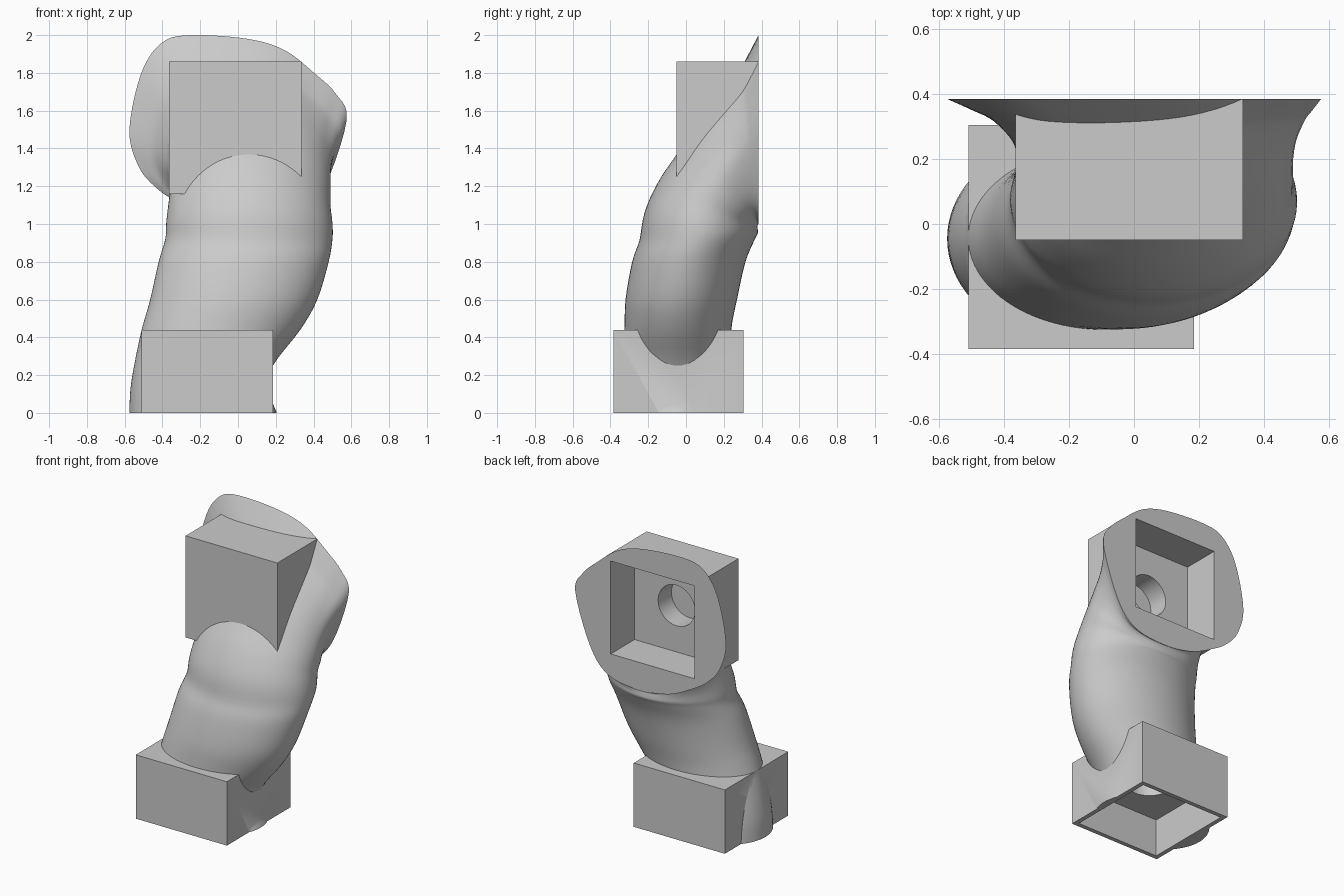
import bpy, bmesh, math
from mathutils import Vector

if "Cube" in bpy.data.objects:
    bpy.data.objects.remove(bpy.data.objects["Cube"], do_unlink=True)

grey = bpy.data.materials.new("plain_grey")
grey.use_nodes = True
COLOUR = (0.6, 0.6, 0.6, 1)
grey.diffuse_color = COLOUR
grey.node_tree.nodes["Principled BSDF"].inputs["Base Color"].default_value = COLOUR


def add_object(name, bm):
    bmesh.ops.recalc_face_normals(bm, faces=bm.faces)
    mesh = bpy.data.meshes.new(name)
    bm.to_mesh(mesh)
    bm.free()
    mesh.materials.append(grey)
    obj = bpy.data.objects.new(name, mesh)
    bpy.context.collection.objects.link(obj)
    return obj


def add_box(name, low, high):
    bm = bmesh.new()
    bmesh.ops.create_cube(bm, size=1)
    for v in bm.verts:
        v.co = [l + (c + 0.5) * (h - l) for c, l, h in zip(v.co, low, high)]
    return add_object(name, bm)


def add_hole(name, centre, depth, along_y):
    bm = bmesh.new()
    bmesh.ops.create_cone(bm, cap_ends=True, segments=48, radius1=0.14, radius2=0.14, depth=depth)
    obj = add_object(name, bm)
    obj.location = centre
    if along_y:
        obj.rotation_euler.x = math.pi / 2
    return obj


def combine(target, other, operation):
    bpy.context.view_layer.update()
    mod = target.modifiers.new(operation, 'BOOLEAN')
    mod.operation, mod.object, mod.solver = operation, other, 'EXACT'
    bpy.context.view_layer.objects.active = target
    bpy.ops.object.modifier_apply(modifier=mod.name)
    bpy.data.objects.remove(other, do_unlink=True)


def spline(points, i, f, closed):
    # smooth curve through a list of vectors
    n = len(points)
    a, b, c, d = (points[k % n if closed else min(max(k, 0), n - 1)] for k in range(i - 1, i + 3))
    return b + (c - a) * (f / 2) + (a * 2 - b * 5 + c * 4 - d) * (f * f / 2) + (b * 3 - a - c * 3 + d) * (f ** 3 / 2)


# Flange outline in unit coordinates, counter-clockwise from the left side
outline = [Vector(p) for p in (
    (1, .1), (.9, .38), (.7, .6), (.43, .84), (.09, .96), (-.43, 1), (-.7, .92), (-.89, .6),
    (-1, 0), (-.92, -.38), (-.77, -.6), (-.57, -.76), (-.24, -.94), (.17, -1), (.56, -.92), (.8, -.6))]

# Arm sections: min x, max x, back y, back z, tilt, length, blend to flange
sections = [Vector(s) for s in (
    (-.575, .205, .27, 0, 0, .63, 0),
    (-.57, .165, .25, .12, 0, .59, 0),
    (-.55, .185, .24, .25, 0, .57, 0),
    (-.51, .33, .24, .44, 0, .565, 0),
    (-.465, .42, .27, .6, 0, .59, 0),
    (-.42, .48, .315, .8, 0, .6, 0),
    (-.385, .5, .365, .92, 0, .61, 0),
    (-.38, .5, .38, .95, 10, .61, 0),
    (-.37, .49, .38, .97, 25, .585, 0),
    (-.36, .49, .38, .98, 42, .58, .1),
    (-.36, .49, .38, .985, 58, .63, .3),
    (-.38, .5, .382, .99, 72, .71, .5),
    (-.44, .525, .383, .995, 82, .81, .8),
    (-.51, .55, .384, .998, 86.5, .9, .95),
    (-.575, .575, .385, 1, 90, 1, 1))]

SIDES, STEPS = 80, 4
bm = bmesh.new()
rings = []
for k in range((len(sections) - 1) * STEPS + 1):
    x0, x1, y, z, tilt, length, blend = spline(sections, k // STEPS, k % STEPS / STEPS, False)
    tilt = math.radians(tilt)
    ring = []
    for s in range(SIDES):
        t = s / SIDES
        circle = Vector((math.cos(t * math.tau), math.sin(t * math.tau)))
        p = t * len(outline)
        u, v = circle.lerp(spline(outline, int(p), p % 1, True), blend)
        d = length * (1 + v) / 2
        ring.append(bm.verts.new(((x0 + x1) / 2 + u * (x1 - x0) / 2,
                                  y - d * math.cos(tilt), z + d * math.sin(tilt))))
    rings.append(ring)
for low, high in zip(rings, rings[1:]):
    for s in range(SIDES):
        e = (s + 1) % SIDES
        bm.faces.new((low[s], low[e], high[e], high[s]))
bm.faces.new(rings[0])
bm.faces.new(rings[-1])
arm = add_object("bent_arm_with_sockets", bm)

# Socket housings at both ends
combine(arm, add_box("base_housing", (-.51, -.385, 0), (.185, .305, .44)), 'UNION')
combine(arm, add_box("top_housing", (-.365, -.05, 1.16), (.335, .385, 1.86)), 'UNION')

# Square pockets, each with a round recess in its floor
combine(arm, add_box("base_pocket", (-.48, -.355, -.1), (.155, .275, .26)), 'DIFFERENCE')
combine(arm, add_box("top_pocket", (-.335, .125, 1.19), (.305, .5, 1.83)), 'DIFFERENCE')
combine(arm, add_hole("base_recess", (-.16, -.04, .31), .2, False), 'DIFFERENCE')
combine(arm, add_hole("top_recess", (-.015, .08, 1.51), .2, True), 'DIFFERENCE')

bpy.ops.object.select_all(action='DESELECT')
arm.select_set(True)
bpy.context.view_layer.objects.active = arm
bpy.ops.object.shade_smooth_by_angle(angle=math.radians(30))
